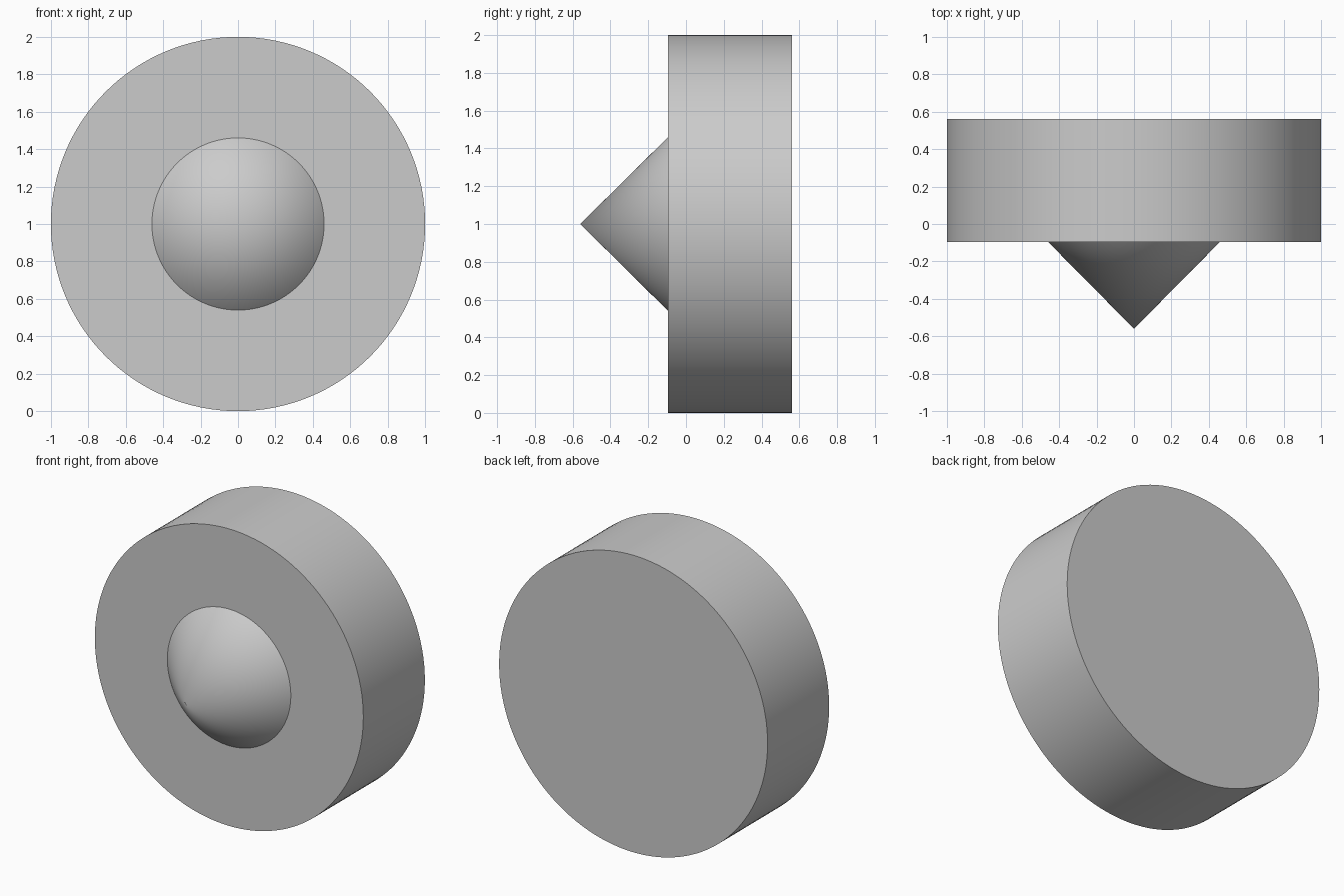
import bpy
import math

cube = bpy.data.objects.get("Cube")
if cube:
    bpy.data.objects.remove(cube, do_unlink=True)

SIDES = 128
FRONT, BACK, TIP = -0.095, 0.56, -0.56
AXIS_HEIGHT = 1.0

grey = bpy.data.materials.new("light grey")
grey.use_nodes = True
colour = (0.6, 0.6, 0.6, 1)
grey.diffuse_color = colour
grey.node_tree.nodes["Principled BSDF"].inputs["Base Color"].default_value = colour


def round_part(name, base_radius, tip_radius, y_base, y_tip, fill):
    """Round part along y, running from y_base forward to y_tip."""
    bpy.ops.mesh.primitive_cone_add(
        vertices=SIDES, radius1=base_radius, radius2=tip_radius,
        depth=y_base - y_tip, end_fill_type=fill,
        location=(0, (y_base + y_tip) / 2, AXIS_HEIGHT),
        rotation=(math.pi / 2, 0, 0))
    part = bpy.context.object
    part.name = name
    part.data.materials.append(grey)
    bpy.ops.object.shade_smooth_by_angle(angle=math.radians(30))
    return part


# Thick upright disc
round_part("disc", 1.0, 1.0, BACK, FRONT, 'NGON')

# Pointed cone on the front face, open where it meets the disc
round_part("front_cone", 0.46, 0.0, FRONT, TIP, 'NOTHING')
